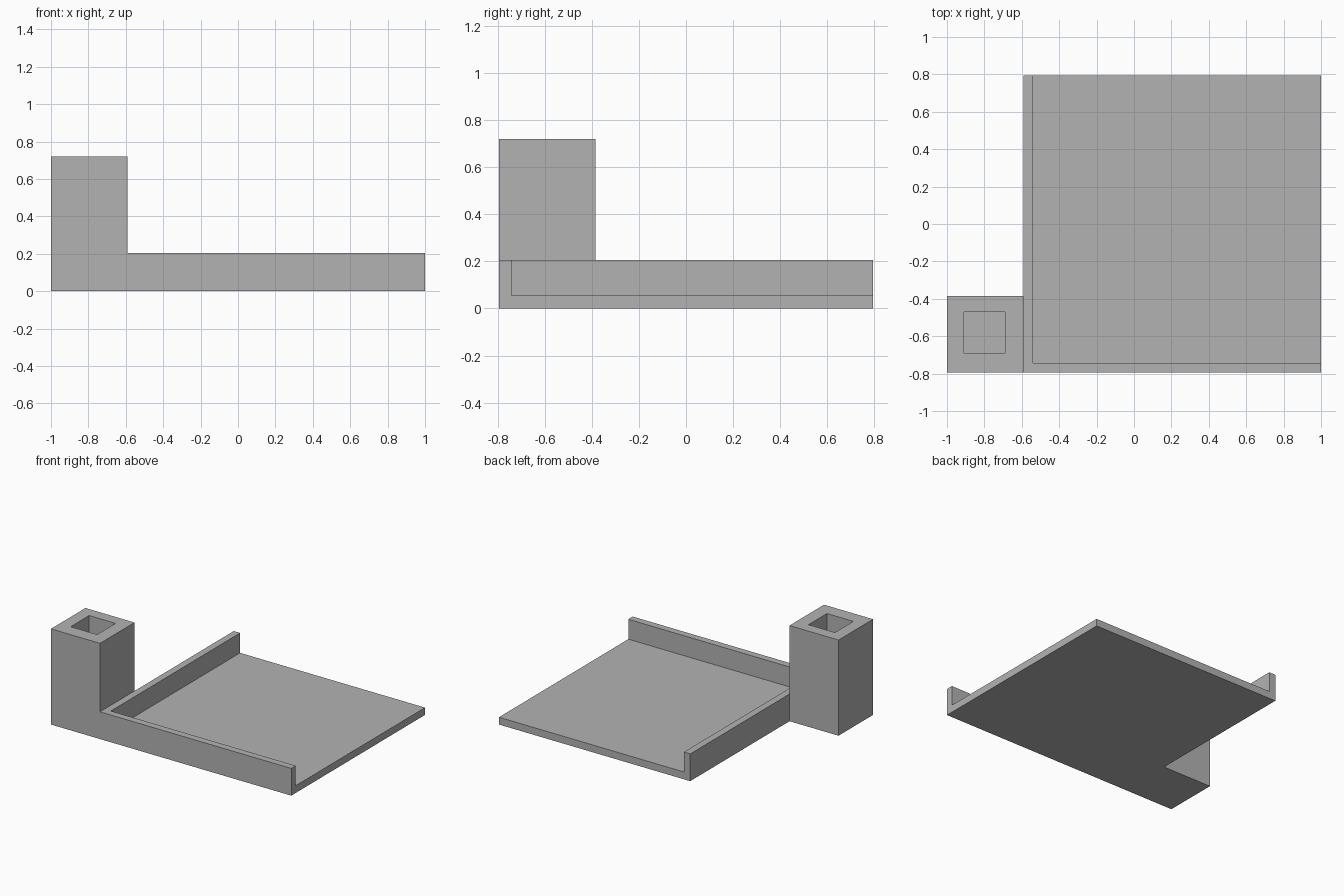
import bpy
from mathutils import Vector

default = bpy.data.objects.get("Cube")
if default:
    bpy.data.objects.remove(default, do_unlink=True)

grey = bpy.data.materials.new("plain grey")
grey.use_nodes = True
color = (0.45, 0.45, 0.45, 1)
grey.diffuse_color = color
grey.node_tree.nodes["Principled BSDF"].inputs["Base Color"].default_value = color


def box(name, low, high):
    low, high = Vector(low), Vector(high)
    bpy.ops.mesh.primitive_cube_add(size=1, location=(low + high) / 2)
    obj = bpy.context.object
    obj.name = name
    obj.scale = high - low
    bpy.ops.object.transform_apply(location=True, rotation=False, scale=True)
    obj.data.materials.append(grey)
    return obj


def carve(target, name, low, high):
    cutter = box(name, low, high)
    cutter.hide_render = True
    mod = target.modifiers.new(name, 'BOOLEAN')
    mod.operation = 'DIFFERENCE'
    mod.solver = 'EXACT'
    mod.object = cutter
    bpy.context.view_layer.objects.active = target
    bpy.ops.object.modifier_apply(modifier=mod.name)
    bpy.data.objects.remove(cutter, do_unlink=True)


# Main dimensions
depth, height = 0.795, 0.72
tray_left, wall_top, floor_top, wall = -0.592, 0.205, 0.055, 0.053
column_back = -0.385
over = 2

# Solid block, carved into a tray with a hollow corner column
tray = box("tray_with_corner_holder", (-1, -depth, 0), (1, depth, height))
carve(tray, "space_behind_column", (-over, column_back, -over), (tray_left, over, over))
carve(tray, "space_above_walls", (tray_left, -over, wall_top), (over, over, over))
carve(tray, "tray_recess", (tray_left + wall, wall - depth, floor_top), (over, over, over))
carve(tray, "holder_hole", (-0.91, -0.69, floor_top), (-0.69, -0.47, over))
